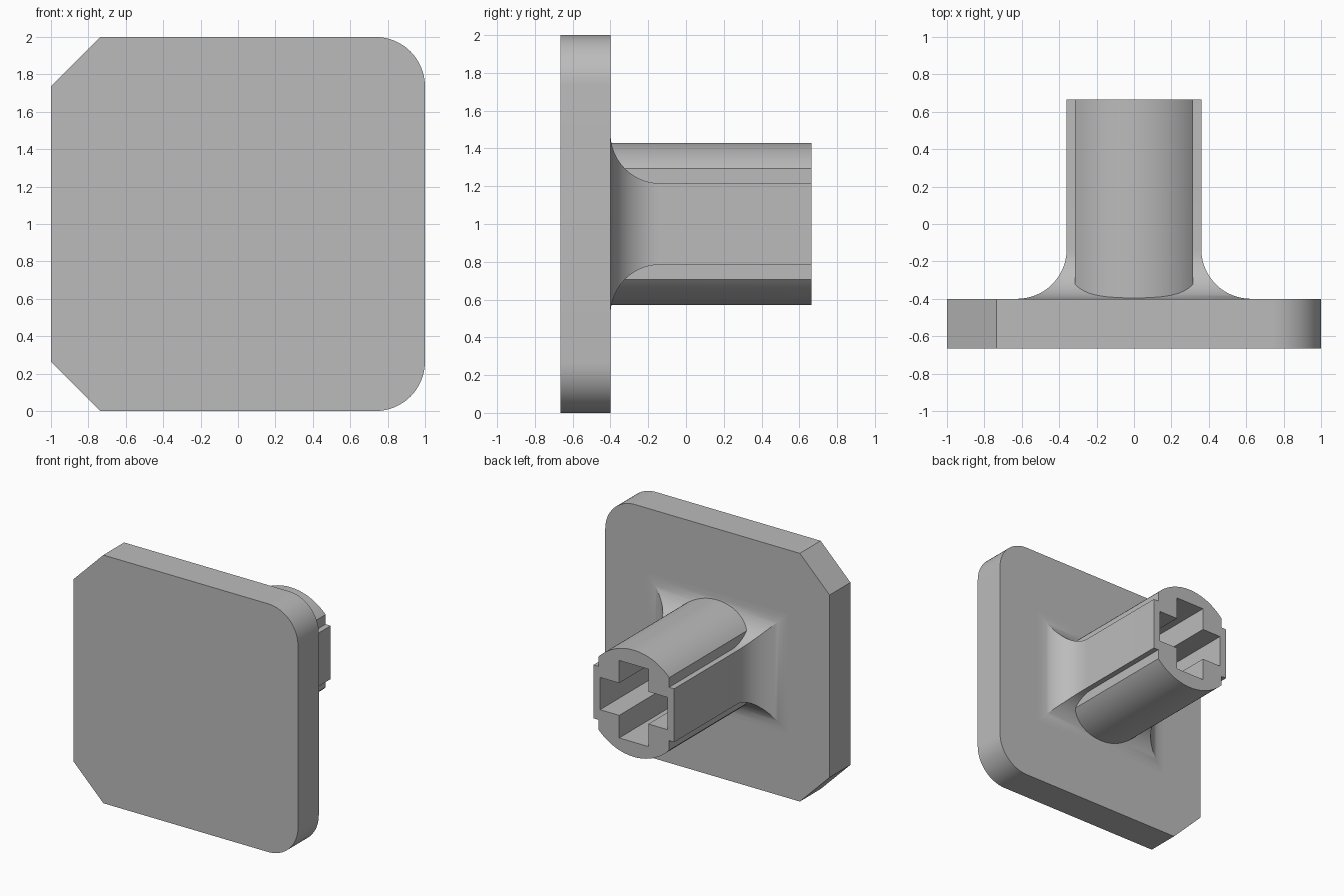
import bpy, bmesh
from math import sin, cos, pi, radians, sqrt, asin

cube = bpy.data.objects.get("Cube")
if cube:
    bpy.data.objects.remove(cube, do_unlink=True)

PLATE_FRONT, PLATE_BACK, STEM_END = -0.665, -0.4, 0.665
CORNER = 0.265          # plate chamfer, plate rounding and stem flare
MID_Z = 1.0

grey = bpy.data.materials.new("light_grey")
grey.use_nodes = True
colour = (0.5, 0.5, 0.5, 1)
grey.diffuse_color = colour
grey.node_tree.nodes["Principled BSDF"].inputs["Base Color"].default_value = colour


def loft(name, sections):
    """Solid through matching (y, [(x, z), ...]) sections, z relative to the middle."""
    bm = bmesh.new()
    rings = [[bm.verts.new((x, y, z + MID_Z)) for x, z in pts] for y, pts in sections]
    n = len(rings[0])
    for a, b in zip(rings, rings[1:]):
        for i in range(n):
            j = (i + 1) % n
            bm.faces.new((a[i], a[j], b[j], b[i]))
    bm.faces.new(rings[0])
    bm.faces.new(rings[-1])
    bmesh.ops.recalc_face_normals(bm, faces=bm.faces)
    mesh = bpy.data.meshes.new(name)
    bm.to_mesh(mesh)
    bm.free()
    mesh.materials.append(grey)
    obj = bpy.data.objects.new(name, mesh)
    bpy.context.collection.objects.link(obj)
    return obj


def prism(name, pts, y0, y1):
    return loft(name, [(y0, pts), (y1, pts)])


def activate(obj):
    bpy.ops.object.select_all(action='DESELECT')
    obj.select_set(True)
    bpy.context.view_layer.objects.active = obj


def combine(target, tool, operation):
    mod = target.modifiers.new(operation.lower(), 'BOOLEAN')
    mod.operation = operation
    mod.solver = 'EXACT'
    mod.object = tool
    activate(target)
    bpy.ops.object.modifier_apply(modifier=mod.name)
    bpy.data.objects.remove(tool, do_unlink=True)


def smooth(obj):
    activate(obj)
    bpy.ops.object.shade_smooth_by_angle(angle=radians(25))


def rect(w, h):
    return [(w, h), (-w, h), (-w, -h), (w, -h)]


# Plate: chamfered on its right side, rounded on its left side
inner = 1 - CORNER
STEPS = 16
arc = [(inner + CORNER * sin(a), inner + CORNER * cos(a))
       for a in (pi / 2 * i / STEPS for i in range(STEPS + 1))]
upper = [(-1, inner), (-inner, 1)] + arc
outline = upper + [(x, -z) for x, z in reversed(upper)]
plate = prism("plate", outline, PLATE_FRONT, PLATE_BACK)
smooth(plate)

# Stem core: rectangular bar flaring out where it meets the plate
BAR_W, BAR_H = 0.36, 0.215
sections = [(PLATE_BACK - 0.05, rect(BAR_W + CORNER, BAR_H + CORNER))]
for i in range(STEPS + 1):
    a = pi / 2 * i / STEPS
    grow = CORNER * (1 - sin(a))
    sections.append((PLATE_BACK + CORNER * (1 - cos(a)), rect(BAR_W + grow, BAR_H + grow)))
sections.append((STEM_END, rect(BAR_W, BAR_H)))
stem = loft("stem", sections)

# Barrel: cylinder with flattened sides
RADIUS, FLAT = 0.43, 0.315
spread = asin(FLAT / RADIUS)
top = [(RADIUS * sin(t), RADIUS * cos(t))
       for t in (spread * (i / STEPS - 1) for i in range(2 * STEPS + 1))]
barrel = prism("barrel", top + [(-x, -z) for x, z in top], PLATE_BACK - 0.03, STEM_END)
combine(stem, barrel, 'UNION')

# Cross-shaped socket running down to the plate
ARM_X, ARM_Z, SLOT = 0.3, 0.312, 0.13
quarter = [(ARM_X, SLOT), (SLOT, SLOT), (SLOT, ARM_Z)]
half = quarter + [(-x, z) for x, z in reversed(quarter)]
cross = half + [(x, -z) for x, z in reversed(half)]
socket = prism("socket_cutter", cross, PLATE_BACK - 0.2, STEM_END + 0.2)
combine(stem, socket, 'DIFFERENCE')
smooth(stem)
